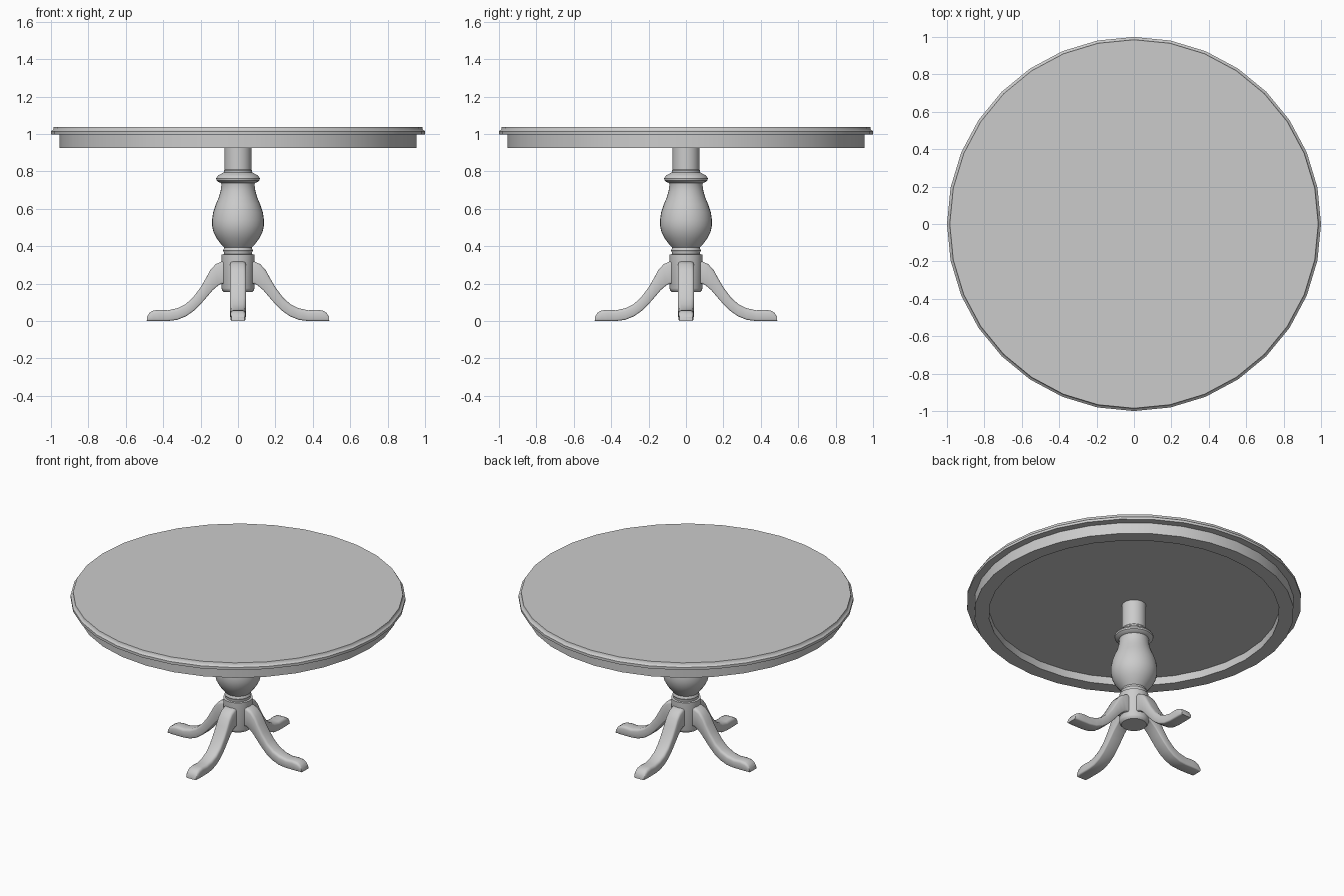
import bpy, bmesh, math

if "Cube" in bpy.data.objects:
    bpy.data.objects.remove(bpy.data.objects["Cube"])


def finish(name, bm, angle=35):
    bmesh.ops.remove_doubles(bm, verts=bm.verts, dist=1e-5)
    bmesh.ops.recalc_face_normals(bm, faces=bm.faces)
    mesh = bpy.data.meshes.new(name)
    bm.to_mesh(mesh)
    bm.free()
    obj = bpy.data.objects.new(name, mesh)
    bpy.context.collection.objects.link(obj)
    bpy.ops.object.select_all(action='DESELECT')
    obj.select_set(True)
    bpy.context.view_layer.objects.active = obj
    bpy.ops.object.shade_smooth_by_angle(angle=math.radians(angle))
    return obj


def lathe(name, profile, sides=32):
    """Turn an (r, z) profile around z; ends on the axis become caps."""
    bm = bmesh.new()
    rings = []
    for r, z in profile:
        if r == 0:
            rings.append([bm.verts.new((0, 0, z))])
        else:
            rings.append([bm.verts.new((r * math.cos(math.tau * i / sides),
                                        r * math.sin(math.tau * i / sides), z))
                          for i in range(sides)])
    for a, b in zip(rings, rings[1:]):
        if len(a) == 1 or len(b) == 1:
            bm.faces.new(a if len(b) == 1 else b)
            continue
        for i in range(sides):
            j = (i + 1) % sides
            bm.faces.new((a[i], a[j], b[j], b[i]))
    return finish(name, bm)


# Round top with a stepped edge
lathe("table_top", [(.955, .997), (1, .997), (1, 1.014), (.992, 1.02),
                    (.988, 1.024), (.985, 1.038), (0, 1.038)])

# Apron ring below the top, with the recessed underside
lathe("apron", [(0, .975), (.868, .975), (.868, .925), (.955, .925), (.955, .997)])

# Turned pedestal column
lathe("pedestal", [
    (0, .155), (.075, .155), (.085, .165), (.088, .175), (.088, .355), (.076, .357),
    (.076, .368), (.080, .376), (.076, .386), (.074, .392), (.090, .41), (.113, .44),
    (.131, .475), (.139, .51), (.139, .54), (.133, .58), (.118, .625), (.103, .66),
    (.093, .695), (.088, .73), (.090, .738), (.104, .743), (.115, .752), (.117, .762),
    (.111, .773), (.098, .783), (.082, .79), (.076, .795), (.076, .805), (.072, .81),
    (.072, .975)])

# Curved leg: stations of (top x, top z, bottom x, bottom z, half width)
STATIONS = [
    (.06, .318, .06, .195, .043), (.088, .318, .088, .200, .043),
    (.120, .303, .108, .188, .043), (.148, .272, .135, .165, .043),
    (.172, .228, .165, .130, .043), (.200, .180, .198, .092, .043),
    (.240, .126, .235, .055, .043), (.280, .090, .278, .025, .042),
    (.325, .068, .325, .006, .041), (.375, .057, .375, 0, .040),
    (.420, .060, .420, 0, .040), (.452, .056, .455, 0, .040),
    (.474, .044, .476, 0, .038), (.486, .022, .488, 0, .036)]


def leg(name, turn):
    bm = bmesh.new()
    c, s = math.cos(turn), math.sin(turn)
    rings = []
    for tx, tz, bx, bz, w in STATIONS:
        height = math.hypot(tx - bx, tz - bz)
        ring = []
        # Rounded-rectangle section, three points per corner
        for k, (sy, sz) in enumerate([(1, 1), (-1, 1), (-1, -1), (1, -1)]):
            r = min(.016, height * .3) if sz > 0 else min(.008, height * .2)
            for m in range(3):
                a = math.pi / 2 * k + math.pi / 4 * m
                y = sy * (w - r) + r * math.cos(a)
                f = (sz * (height / 2 - r) + r * math.sin(a)) / height + .5
                x, z = bx + (tx - bx) * f, bz + (tz - bz) * f
                ring.append(bm.verts.new((x * c - y * s, x * s + y * c, z)))
        rings.append(ring)
    for a, b in zip(rings, rings[1:]):
        for i in range(12):
            j = (i + 1) % 12
            bm.faces.new((a[i], a[j], b[j], b[i]))
    bm.faces.new(rings[0])
    bm.faces.new(rings[-1])
    finish(name, bm, 50)


for i, side in enumerate(["right", "back", "left", "front"]):
    leg(side + "_leg", i * math.pi / 2)
